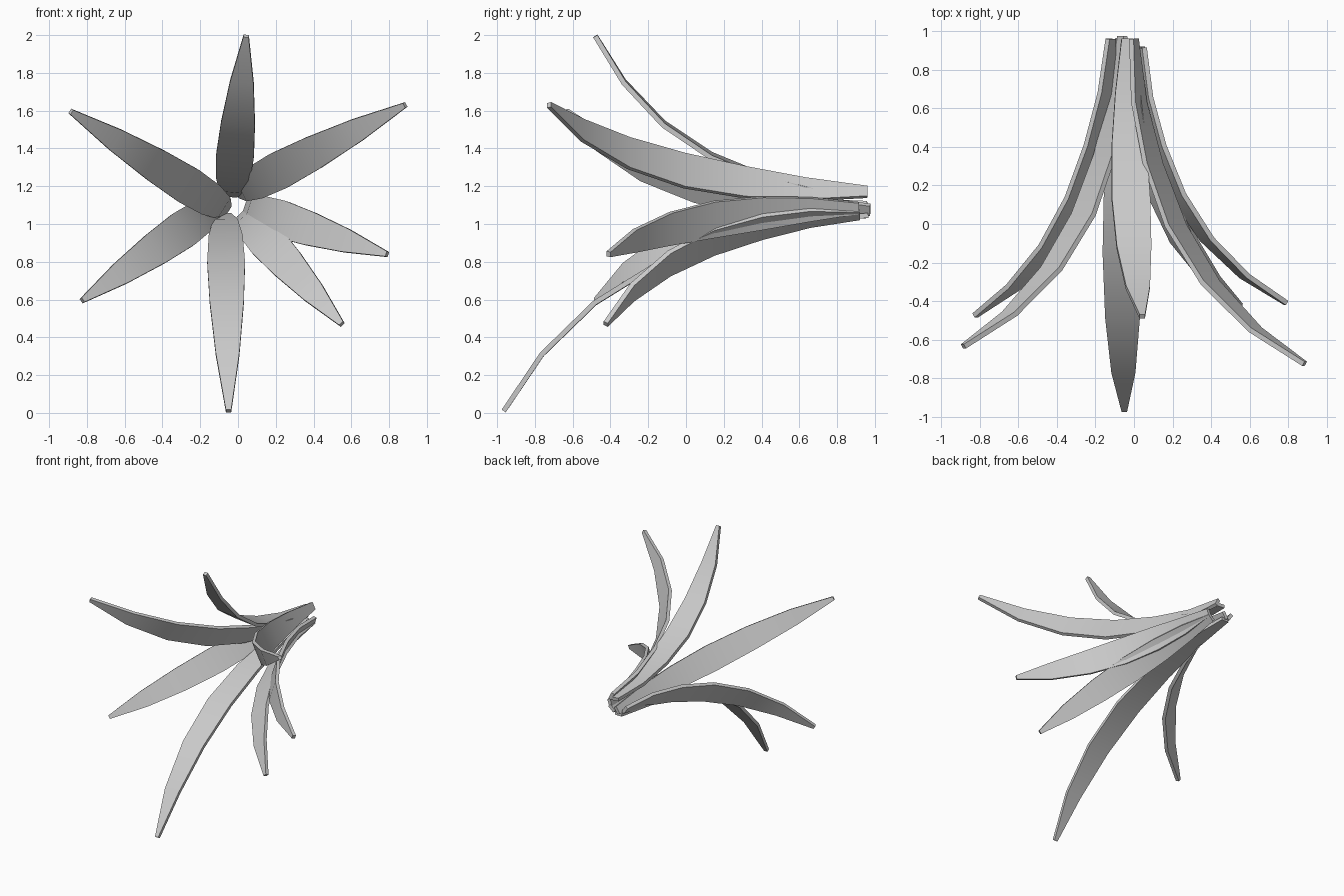
import bpy, bmesh
from mathutils import Vector

if "Cube" in bpy.data.objects:
    bpy.data.objects.remove(bpy.data.objects["Cube"])

# Shared leaf shape: fraction along the depth, fraction of outward bend, width
STATIONS = [(0, 0, .06), (.195, .03, .13), (.385, .112, .18), (.575, .245, .20),
            (.75, .447, .18), (.895, .71, .125), (1, 1, .028)]
THICK = .026


def leaf(name, base, tip):
    base, tip = Vector(base), Vector(tip)
    depth = Vector((0, tip.y - base.y, 0))
    out = Vector((tip.x - base.x, 0, tip.z - base.z))
    side = out.cross(depth).normalized()
    path = [base + depth * d + out * r for d, r, w in STATIONS]
    bm = bmesh.new()
    rings = []
    for i, p in enumerate(path):
        tangent = path[min(i + 1, len(path) - 1)] - path[max(i - 1, 0)]
        normal = tangent.cross(side).normalized() * THICK / 2
        half = side * STATIONS[i][2] / 2
        rings.append([bm.verts.new(q) for q in (p - half - normal, p + half - normal,
                                                p + half + normal, p - half + normal)])
    for a, b in zip(rings, rings[1:]):
        for k in range(4):
            n = (k + 1) % 4
            bm.faces.new((a[k], a[n], b[n], b[k]))
    bm.faces.new(rings[0])
    bm.faces.new(rings[-1])
    bmesh.ops.recalc_face_normals(bm, faces=bm.faces)
    mesh = bpy.data.meshes.new(name)
    bm.to_mesh(mesh)
    bm.free()
    obj = bpy.data.objects.new(name, mesh)
    bpy.context.collection.objects.link(obj)
    bpy.ops.object.select_all(action='DESELECT')
    obj.select_set(True)
    bpy.context.view_layer.objects.active = obj
    bpy.ops.object.shade_smooth_by_angle()


# Seven leaves fanning from a tight cluster at the back
leaf("leaf_top", (-.035, .96, 1.155), (.043, -.48, 1.995))
leaf("leaf_upper_right", (0, .96, 1.17), (.885, -.725, 1.63))
leaf("leaf_right", (.045, .915, 1.085), (.79, -.41, .84))
leaf("leaf_lower_right", (.025, .92, 1.05), (.55, -.425, .47))
leaf("leaf_bottom", (-.067, .965, 1.045), (-.05, -.965, .01))
leaf("leaf_lower_left", (-.12, .96, 1.09), (-.825, -.475, .595))
leaf("leaf_upper_left", (-.06, .975, 1.075), (-.885, -.635, 1.595))
